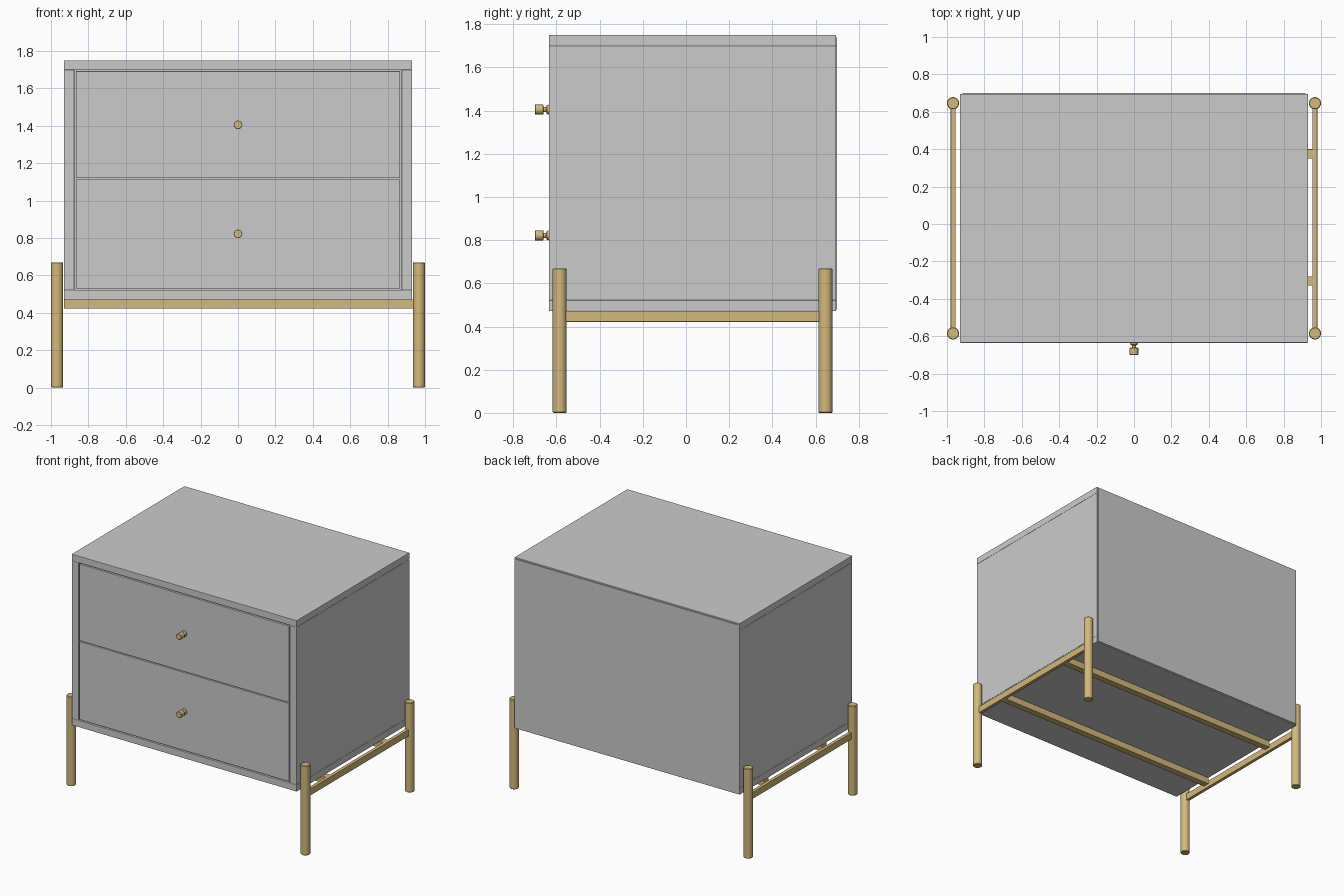
import bpy, bmesh, math
from mathutils import Matrix

if "Cube" in bpy.data.objects:
    bpy.data.objects.remove(bpy.data.objects["Cube"])

brass = bpy.data.materials.new("brass")
brass.diffuse_color = (0.65, 0.48, 0.2, 1)
brass.use_nodes = True
brass.node_tree.nodes["Principled BSDF"].inputs["Base Color"].default_value = brass.diffuse_color


def finish(name, bm, mat=None, smooth=False, bevel=0):
    mesh = bpy.data.meshes.new(name)
    bmesh.ops.recalc_face_normals(bm, faces=bm.faces)
    bm.to_mesh(mesh)
    bm.free()
    ob = bpy.data.objects.new(name, mesh)
    bpy.context.collection.objects.link(ob)
    if mat:
        mesh.materials.append(mat)
    if bevel:
        mod = ob.modifiers.new("soft_edge", 'BEVEL')
        mod.width = bevel
        mod.segments = 2
        mod.limit_method = 'ANGLE'
    if smooth:
        bpy.ops.object.select_all(action='DESELECT')
        ob.select_set(True)
        bpy.context.view_layer.objects.active = ob
        bpy.ops.object.shade_smooth_by_angle(angle=math.radians(35))
    return ob


def box(name, x, y, z, mat=None, bevel=0.002):
    """Box from (min, max) ranges."""
    bm = bmesh.new()
    bmesh.ops.create_cube(bm, size=1)
    for v in bm.verts:
        v.co = [(r[0] + r[1]) / 2 + c * (r[1] - r[0]) for r, c in zip((x, y, z), v.co)]
    return finish(name, bm, mat, bevel=bevel)


def lathe(name, profile, matrix, mat, steps=32):
    """Spin (radius, height) points around local z, then place."""
    bm = bmesh.new()
    verts = [bm.verts.new((r, 0, h)) for r, h in profile]
    edges = [bm.edges.new(p) for p in zip(verts, verts[1:])]
    bmesh.ops.spin(bm, geom=verts + edges, cent=(0, 0, 0), axis=(0, 0, 1),
                   angle=2 * math.pi, steps=steps)
    bmesh.ops.remove_doubles(bm, verts=bm.verts, dist=1e-5)
    bm.transform(matrix)
    return finish(name, bm, mat, smooth=True)


FRONT, BACK = -0.635, 0.695
W = 0.93

# Cabinet shell
box("top_panel", (-W, W), (FRONT, BACK), (1.70, 1.75))
box("bottom_panel", (-W, W), (FRONT, BACK), (0.472, 0.522))
box("back_panel", (-W + 0.012, W - 0.012), (BACK - 0.005, 0.70), (0.48, 1.74), bevel=0)

# Drawers: front plate with a box body behind it
for label, z0, z1 in (("lower", 0.53, 1.113), ("upper", 1.12, 1.692)):
    box(label + "_drawer_front", (-0.867, 0.867), (FRONT, FRONT + 0.045), (z0, z1))
    box(label + "_drawer_box", (-0.84, 0.84), (FRONT + 0.045, 0.66), (z0 + 0.03, z1 - 0.06))

# Knobs: flared base, neck and cylindrical head
knob = [(0, 0), (0.023, 0), (0.021, 0.008), (0.012, 0.014), (0.012, 0.025),
        (0.021, 0.025), (0.023, 0.027), (0.023, 0.063), (0.021, 0.065), (0, 0.065)]
for label, z in (("lower", 0.822), ("upper", 1.405)):
    place = Matrix.Translation((0, FRONT, z)) @ Matrix.Rotation(math.pi / 2, 4, 'X')
    lathe(label + "_knob", knob, place, brass)

# Side panels, legs and side rails on both sides
leg = [(0, 0), (0.029, 0), (0.0325, 0.004), (0.0325, 0.666), (0.029, 0.67), (0, 0.67)]
for side, s in (("left", -1), ("right", 1)):
    box(side + "_side_panel", sorted((s * 0.875, s * W)), (FRONT, BACK), (0.522, 1.70))
    box(side + "_rail", sorted((s * 0.955, s * 0.98)), (-0.57, 0.63), (0.422, 0.472), brass)
    for end, y in (("front", -0.585), ("back", 0.646)):
        lathe(f"{end}_{side}_leg", leg, Matrix.Translation((s * 0.9675, y, 0)), brass)

# Cross bars under the body, joined to the right rail
for end, y in (("front", -0.305), ("back", 0.375)):
    box(end + "_cross_bar", (-0.93, 0.956), (y - 0.025, y + 0.025), (0.422, 0.472), brass)
